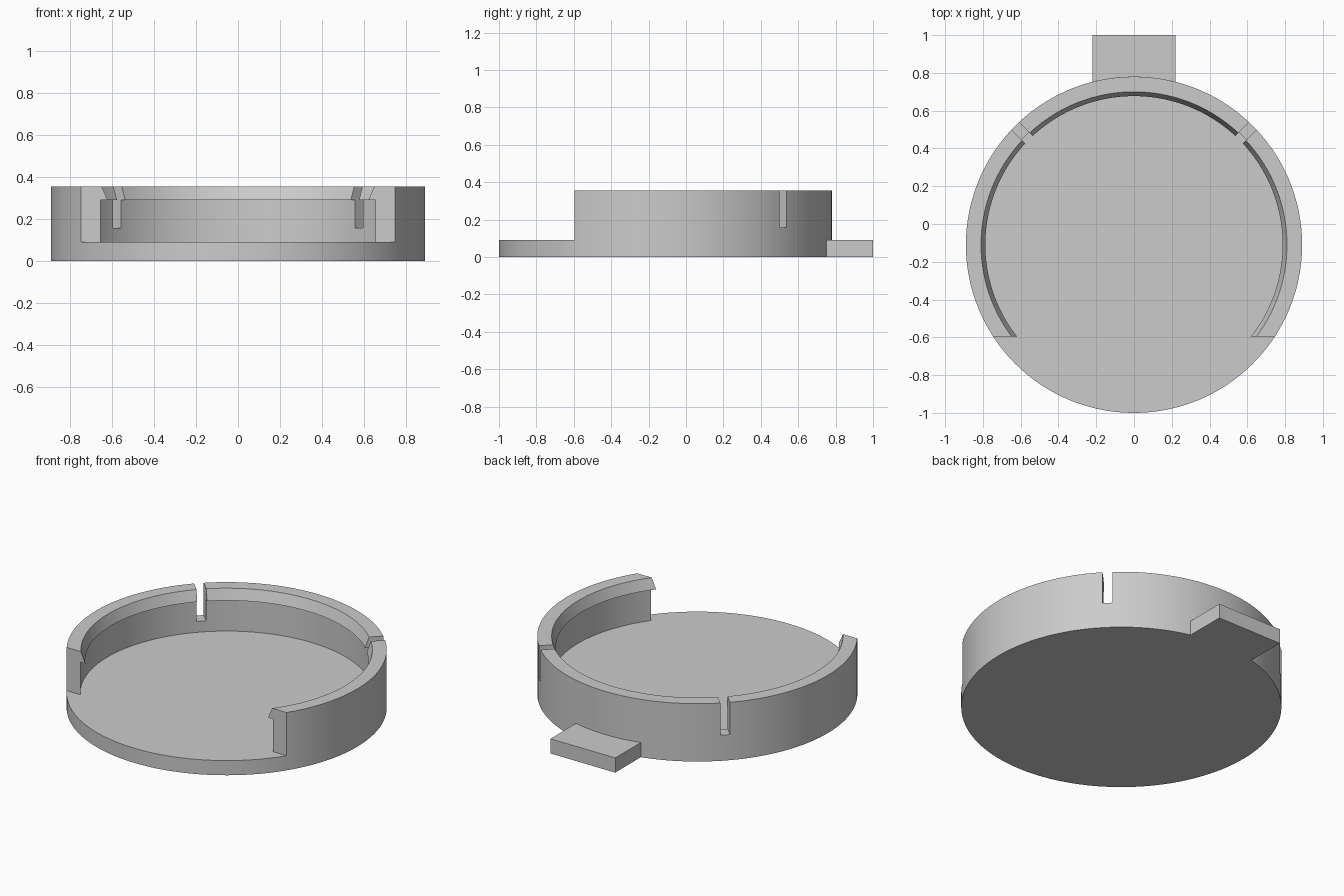
import bpy, bmesh, math
from mathutils import Matrix, Vector

if "Cube" in bpy.data.objects:
    bpy.data.objects.remove(bpy.data.objects["Cube"], do_unlink=True)

CY = -0.11          # centre of the round body in y
R = 0.89            # outer radius
FLOOR, TOP = 0.09, 0.355
SEGS = 192

grey = bpy.data.materials.new("plain grey")
grey.use_nodes = True
colour = (0.6, 0.6, 0.6, 1)
grey.diffuse_color = colour
grey.node_tree.nodes["Principled BSDF"].inputs["Base Color"].default_value = colour


def make_object(name, bm):
    bmesh.ops.recalc_face_normals(bm, faces=bm.faces)
    mesh = bpy.data.meshes.new(name)
    bm.to_mesh(mesh)
    bm.free()
    mesh.materials.append(grey)
    obj = bpy.data.objects.new(name, mesh)
    bpy.context.collection.objects.link(obj)
    return obj


def prism(name, outline, z0, z1):
    bm = bmesh.new()
    face = bm.faces.new([bm.verts.new((x, y, z0)) for x, y in outline])
    top = bmesh.ops.extrude_face_region(bm, geom=[face])["geom"]
    verts = [v for v in top if isinstance(v, bmesh.types.BMVert)]
    bmesh.ops.translate(bm, verts=verts, vec=(0, 0, z1 - z0))
    return make_object(name, bm)


def ring(name, profile):
    bm = bmesh.new()
    loops = []
    for i in range(SEGS):
        a = math.tau * i / SEGS
        loops.append([bm.verts.new((r * math.cos(a), CY + r * math.sin(a), z)) for r, z in profile])
    n = len(profile)
    for i in range(SEGS):
        a, b = loops[i], loops[(i + 1) % SEGS]
        for j in range(n):
            k = (j + 1) % n
            bm.faces.new((a[j], b[j], b[k], a[k]))
    return make_object(name, bm)


def cut_box(target, centre, size, angle=0):
    bm = bmesh.new()
    bmesh.ops.create_cube(bm, size=1, matrix=Matrix.Translation(Vector(centre))
                          @ Matrix.Rotation(angle, 4, 'Z') @ Matrix.Diagonal((*size, 1)))
    cutter = make_object("cutter", bm)
    cutter.hide_render = True
    mod = target.modifiers.new("cut", 'BOOLEAN')
    mod.operation = 'DIFFERENCE'
    mod.solver = 'EXACT'
    mod.object = cutter
    bpy.context.view_layer.objects.active = target
    bpy.ops.object.modifier_apply(modifier=mod.name)
    bpy.data.objects.remove(cutter, do_unlink=True)


# Round base plate
circle = [(R * math.cos(math.tau * i / SEGS), CY + R * math.sin(math.tau * i / SEGS)) for i in range(SEGS)]
base = prism("base_plate", circle, 0, FLOOR)

# Rim wall with an inward snap lip
wall = ring("rim_wall", [(R, FLOOR), (R, TOP), (0.81, TOP), (0.787, 0.29), (0.814, 0.29), (0.814, FLOOR)])

# Open front and two diagonal slots
cut_box(wall, (0, -1.095, 0.2), (3, 1, 1))
for side in (1, -1):
    d = 0.85 * math.sqrt(0.5)
    cut_box(wall, (side * d, CY + d, 0.457), (0.3, 0.055, 0.6), side * math.pi / 4)

# Rear tab, its inner end following the round body
half = 0.22
arc = []
for i in range(17):
    x = -half + 2 * half * i / 16
    arc.append((x, CY + math.sqrt(R * R - x * x)))
tab = prism("rear_tab", arc + [(half, 1), (-half, 1)], 0, FLOOR)

# Smooth round sides with sharp edges
bpy.ops.object.select_all(action='DESELECT')
for obj in (base, wall, tab):
    obj.select_set(True)
bpy.context.view_layer.objects.active = base
bpy.ops.object.shade_smooth_by_angle(angle=math.radians(15))
